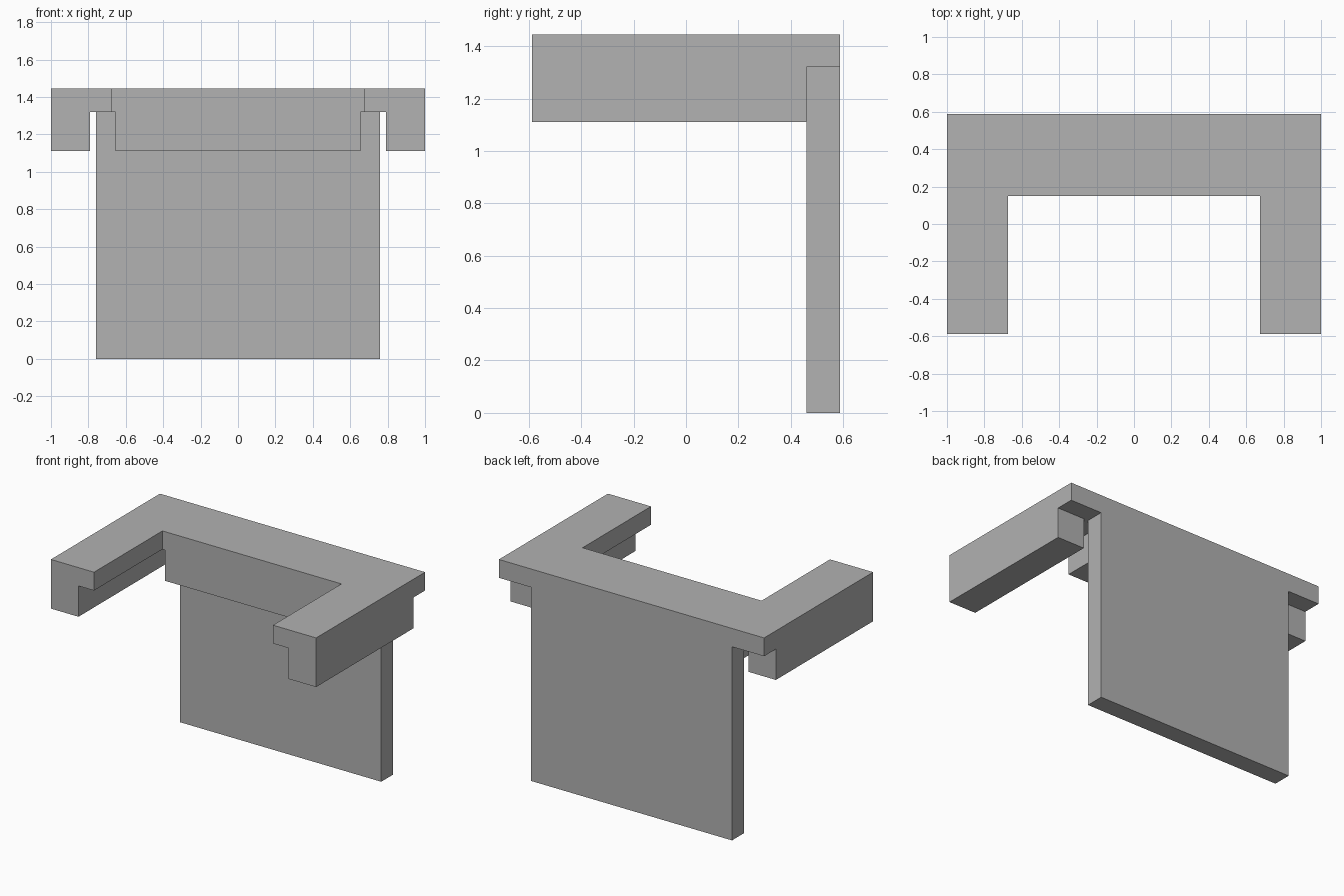
import bpy
import bmesh

if "Cube" in bpy.data.objects:
    bpy.data.objects.remove(bpy.data.objects["Cube"], do_unlink=True)

# Single flat colour
grey = bpy.data.materials.new("plain grey")
grey.use_nodes = True
colour = (0.445, 0.445, 0.445, 1)
grey.diffuse_color = colour
grey.node_tree.nodes["Principled BSDF"].inputs["Base Color"].default_value = colour

# Shared levels and depths
HALF_DEPTH = 0.587
PANEL_FRONT = 0.46
BRIDGE_FRONT = 0.15
LIP_BOTTOM, SLAB_BOTTOM, TOP = 1.11, 1.32, 1.445


def prism(name, outline, z0, z1):
    """Extrude a plan outline from z0 up to z1."""
    bm = bmesh.new()
    base = bm.faces.new([bm.verts.new((x, y, z0)) for x, y in outline])
    top = bmesh.ops.extrude_face_region(bm, geom=[base])["geom"]
    for v in top:
        if isinstance(v, bmesh.types.BMVert):
            v.co.z = z1
    bmesh.ops.recalc_face_normals(bm, faces=bm.faces[:])
    mesh = bpy.data.meshes.new(name)
    bm.to_mesh(mesh)
    bm.free()
    mesh.materials.append(grey)
    obj = bpy.data.objects.new(name, mesh)
    bpy.context.collection.objects.link(obj)
    return obj


def box(name, x0, x1, y0, y1, z0, z1):
    return prism(name, [(x0, y0), (x1, y0), (x1, y1), (x0, y1)], z0, z1)


# U-shaped top slab, open towards the front
half = [(0.675, BRIDGE_FRONT), (0.675, -HALF_DEPTH), (1, -HALF_DEPTH), (1, HALF_DEPTH)]
prism("top_slab", half + [(-x, y) for x, y in reversed(half)], SLAB_BOTTOM, TOP)

# Upright back panel
box("back_panel", -0.758, 0.758, PANEL_FRONT, HALF_DEPTH, 0, SLAB_BOTTOM)

# Block under the bridge of the slab
box("centre_block", -0.655, 0.655, BRIDGE_FRONT, PANEL_FRONT, LIP_BOTTOM, SLAB_BOTTOM)

# Lips hanging below the outer edges of both arms
for name, side in (("left_lip", 1), ("right_lip", -1)):
    x0, x1 = sorted((side * 0.792, side * 1))
    box(name, x0, x1, -HALF_DEPTH, PANEL_FRONT, LIP_BOTTOM, SLAB_BOTTOM)
